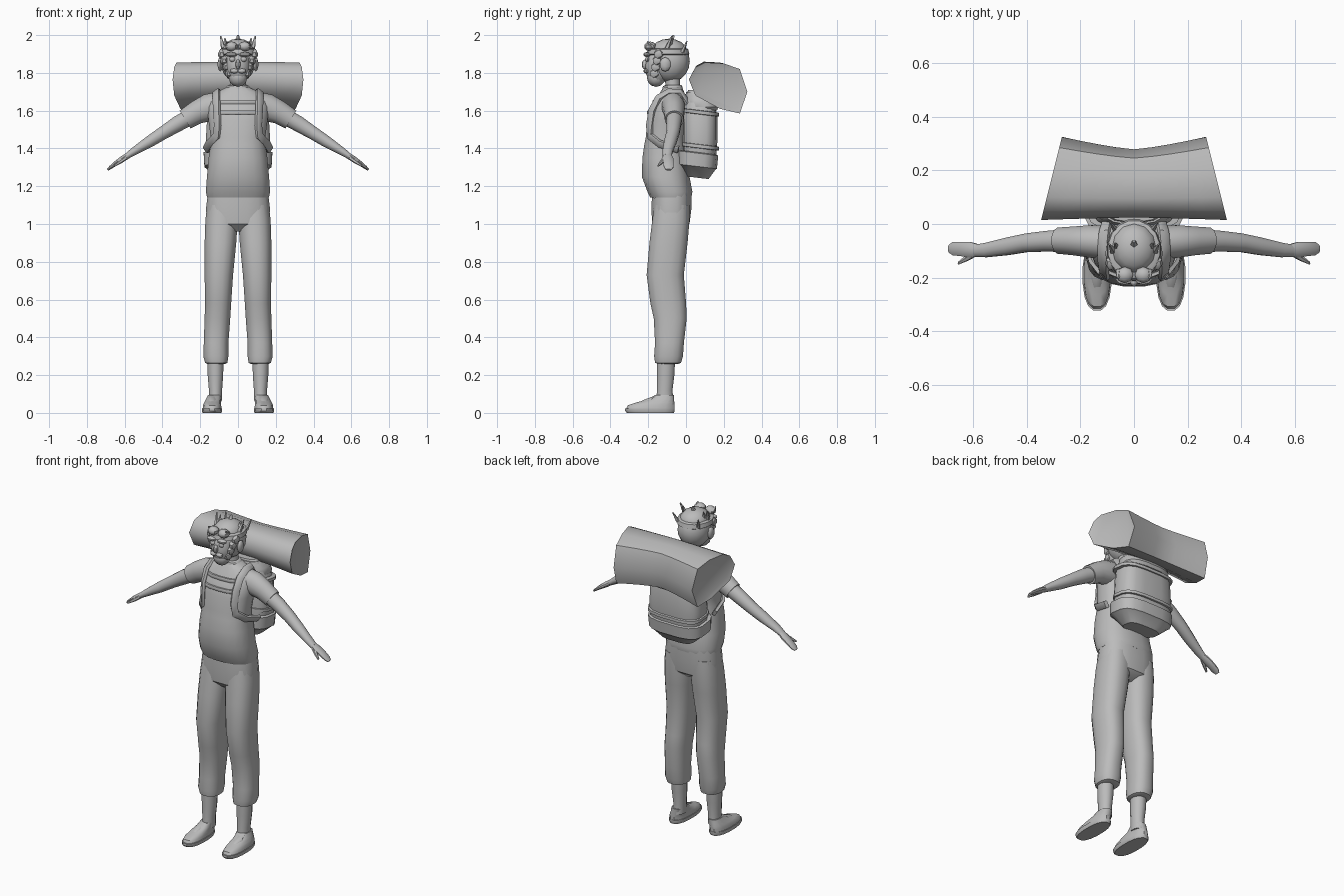
import bpy, bmesh
from math import cos, sin, pi, radians
from mathutils import Vector, Matrix

cube = bpy.data.objects.get("Cube")
if cube:
    bpy.data.objects.remove(cube)

grey = bpy.data.materials.new("plain grey")
grey.use_nodes = True
GREY = (0.5, 0.5, 0.5, 1)
grey.diffuse_color = GREY
grey.node_tree.nodes["Principled BSDF"].inputs["Base Color"].default_value = GREY

X, Y, Z = Vector((1, 0, 0)), Vector((0, 1, 0)), Vector((0, 0, 1))


def finish(name, bm, mirror=False, angle=40):
    """Turn a bmesh into a shaded, optionally mirrored object."""
    bmesh.ops.recalc_face_normals(bm, faces=bm.faces)
    for f in bm.faces:
        f.smooth = True
    mesh = bpy.data.meshes.new(name)
    bm.to_mesh(mesh)
    bm.free()
    mesh.set_sharp_from_angle(angle=radians(angle))
    mesh.materials.append(grey)
    obj = bpy.data.objects.new(name, mesh)
    bpy.context.collection.objects.link(obj)
    if mirror:
        obj.modifiers.new("mirror", 'MIRROR').use_mirror_merge = False
    return obj


def ring(centre, u, v, n=16, power=2.0):
    """Rounded-square outline spanned by the half axes u and v."""
    def soft(c):
        return (1 if c >= 0 else -1) * abs(c) ** (2 / power)
    turns = [2 * pi * (i + 0.5) / n for i in range(n)]
    return [centre + u * soft(cos(a)) + v * soft(sin(a)) for a in turns]


def skin(rings):
    """Bridge a list of outlines and close both ends."""
    bm = bmesh.new()
    loops = [[bm.verts.new(p) for p in r] for r in rings]
    n = len(loops[0])
    for a, b in zip(loops, loops[1:]):
        for i in range(n):
            j = (i + 1) % n
            bm.faces.new((a[i], a[j], b[j], b[i]))
    caps = [bm.faces.new(loops[0]), bm.faces.new(loops[-1])]
    return bm, caps


def stack(name, levels, n=16, power=2.4, slope=0.0, mirror=False):
    """Loft horizontal outlines given as (z, x0, x1, y0, y1)."""
    rings = []
    for z, x0, x1, y0, y1 in levels:
        c = Vector(((x0 + x1) / 2, (y0 + y1) / 2, z))
        r = ring(c, X * (x1 - x0) / 2, Y * (y1 - y0) / 2, n, power)
        rings.append([p + Z * slope * (p.y - c.y) for p in r])
    return finish(name, skin(rings)[0], mirror)


def centred(name, levels, **kw):
    return stack(name, [(z, -w, w, a, b) for z, w, a, b in levels], **kw)


def sweep(name, path, sizes, side, n=10, power=2.0, mirror=True):
    """Sweep outlines along a path; side(p, tangent) gives the width direction."""
    pts = [Vector(p) for p in path]
    rings = []
    for i, p in enumerate(pts):
        t = (pts[min(i + 1, len(pts) - 1)] - pts[max(i - 1, 0)]).normalized()
        u = side(p, t).normalized()
        w, h = sizes[i] if isinstance(sizes, list) else sizes
        rings.append(ring(p, u * w, t.cross(u) * h, n, power))
    return finish(name, skin(rings)[0], mirror)


def ball(name, centre, radii, mirror=False, seg=12, tilt=0):
    bm = bmesh.new()
    m = Matrix.Translation(centre) @ Matrix.Rotation(tilt, 4, 'X') @ Matrix.Diagonal((*radii, 1))
    bmesh.ops.create_uvsphere(bm, u_segments=seg, v_segments=seg * 2 // 3, radius=1, matrix=m)
    return finish(name, bm, mirror)


def spike(name, base, tip, radius, mirror=True):
    bm = bmesh.new()
    d = Vector(tip) - Vector(base)
    m = Matrix.Translation((Vector(base) + Vector(tip)) / 2) @ d.to_track_quat('Z', 'Y').to_matrix().to_4x4()
    bmesh.ops.create_cone(bm, cap_ends=True, segments=5, radius1=radius,
                          radius2=radius * 0.25, depth=d.length, matrix=m)
    return finish(name, bm, mirror)


# Trousers and legs
centred("trouser_seat", [(0.96, .1, -.14, -.03), (1.0, .165, -.18, .02),
                         (1.08, .172, -.185, .03), (1.18, .16, -.18, .03)], power=2.6)
stack("trouser_leg", [(.26, .065, .165, -.15, -.04), (.265, .055, .175, -.165, -.025),
                      (.3, .05, .185, -.17, -.015), (.37, .05, .182, -.165, -.01),
                      (.5, .04, .178, -.172, .005), (.58, .035, .175, -.19, .002),
                      (.73, .025, .178, -.21, -.01), (.9, .008, .178, -.195, .01),
                      (1.02, 0, .174, -.18, .02), (1.1, 0, .165, -.17, .02)], mirror=True)
stack("lower_leg", [(.06, .085, .155, -.16, -.065), (.12, .083, .155, -.155, -.07),
                    (.2, .077, .162, -.155, -.06), (.3, .075, .165, -.155, -.055)],
      n=12, power=2, mirror=True)

# Shoes
stack("shoe_sole", [(0, .088, .188, -.315, -.062), (.01, .083, .192, -.325, -.058),
                    (.024, .083, .192, -.325, -.058)], mirror=True)
stack("shoe_upper", [(.02, .087, .188, -.32, -.06), (.04, .088, .186, -.31, -.06),
                     (.055, .09, .18, -.265, -.06), (.072, .09, .17, -.2, -.062),
                     (.095, .088, .16, -.165, -.062)], mirror=True)
stack("shoe_tongue", [(.05, .11, .165, -.255, -.12), (.066, .112, .162, -.235, -.12),
                      (.09, .115, .155, -.17, -.12)], n=8, mirror=True)

# Shirt
centred("shirt", [(1.14, .165, -.19, .03), (1.17, .172, -.205, .035), (1.25, .166, -.235, .02),
                  (1.35, .157, -.232, .01), (1.42, .147, -.222, 0), (1.46, .146, -.214, 0),
                  (1.55, .158, -.205, .01), (1.62, .165, -.18, .01), (1.67, .15, -.15, 0),
                  (1.7, .11, -.135, -.01), (1.725, .06, -.12, -.02)], n=20)
centred("neck", [(1.68, .055, -.115, -.025), (1.74, .045, -.11, -.03),
                 (1.8, .045, -.12, -.03)], n=12, power=2)
centred("collar", [(1.7, .075, -.13, -.015), (1.73, .06, -.122, -.02), (1.735, .05, -.11, -.025)], n=14)


# Arms, sleeves and hands
def level(p, t):
    return Y


sweep("sleeve", [(.1, -.07, 1.625), (.16, -.065, 1.615), (.22, -.063, 1.59), (.28, -.062, 1.553), (.275, -.062, 1.556)],
      [(.065, .075), (.062, .073), (.055, .062), (.05, .055), (.04, .04)], level, n=14)
sweep("arm", [(.24, -.062, 1.575), (.32, -.064, 1.53), (.4, -.07, 1.48), (.47, -.083, 1.435),
              (.55, -.097, 1.385), (.59, -.1, 1.358)],
      [(.045, .045), (.04, .043), (.036, .036), (.034, .032), (.028, .022), (.024, .016)], level, n=12)
sweep("hand", [(.575, -.099, 1.367), (.61, -.096, 1.345), (.645, -.093, 1.322),
               (.675, -.092, 1.3), (.69, -.092, 1.287)],
      [(.023, .016), (.03, .016), (.028, .013), (.026, .009), (.015, .006)], level, n=10)
sweep("thumb", [(.59, -.11, 1.352), (.625, -.128, 1.328), (.655, -.146, 1.308)],
      [(.012, .012), (.012, .011), (.006, .005)], level, n=6)

# Backpack
centred("pack_body", [(1.25, .1, .0, .1), (1.29, .15, -.02, .15), (1.33, .17, -.02, .16),
                      (1.45, .172, -.02, .168), (1.57, .165, -.02, .168), (1.64, .145, -.01, .15),
                      (1.7, .11, 0, .13)], power=3.2)
centred("pack_base", [(1.245, .11, .0, .12), (1.3, .172, -.04, .158), (1.305, .18, -.05, .165),
                      (1.375, .184, -.05, .172), (1.38, .172, -.04, .16)], power=3.2, slope=-.12)
for name, z in (("lower_pack_belt", 1.4), ("upper_pack_belt", 1.58)):
    centred(name, [(z, .17, -.02, .168), (z + .002, .18, -.025, .175),
                   (z + .02, .18, -.025, .175), (z + .022, .17, -.02, .168)], power=3.2, slope=-.12)
centred("pack_lid", [(1.6, .14, 0, .165), (1.62, .152, -.005, .172), (1.66, .145, -.005, .155),
                     (1.71, .1, .01, .12)], power=3)


# Shoulder straps and chest straps
def flat_on_body(p, t):
    return t.cross(p - Vector((0, -.09, 1.53)))


sweep("shoulder_strap", [(.1, .01, 1.64), (.11, -.03, 1.698), (.115, -.09, 1.7), (.115, -.145, 1.668),
                         (.112, -.18, 1.6), (.108, -.192, 1.52), (.115, -.19, 1.465),
                         (.152, -.14, 1.425), (.168, -.04, 1.395)],
      (.021, .011), flat_on_body, n=8, power=5)
for name, z, y in (("upper_chest_strap", 1.645, -.165), ("lower_chest_strap", 1.59, -.194)):
    sweep(name, [(-.11, y + .02, z), (-.06, y, z), (0, y - .004, z), (.06, y, z), (.11, y + .02, z)],
          (.011, .008), lambda p, t: Z, n=8, power=5, mirror=False)

# Bedroll: one outline drooping down and back toward both ends
outline = [(.015, 1.765), (.05, 1.83), (.1, 1.855), (.2, 1.85), (.285, 1.82),
           (.325, 1.7), (.285, 1.585), (.18, 1.61), (.05, 1.68)]
rings = []
for i in range(-4, 5):
    t = i / 4
    rise = 1 - abs(t) ** 1.3
    rings.append([Vector((t * (.35 - .25 * y), y * (1 - .18 * rise) + .012 * rise,
                          z + .02 * rise * (1.9 - z) * 5)) for y, z in outline])
bm, caps = skin(rings)
bmesh.ops.recalc_face_normals(bm, faces=bm.faces)
bmesh.ops.inset_individual(bm, faces=caps, thickness=.025, depth=-.008)
finish("bedroll", bm, angle=50)

# Head with cap, face and ears
ball("skull", (0, -.085, 1.862), (.093, .105, .112), seg=16)
ball("face", (0, -.15, 1.835), (.066, .068, .1))
centred("cap_band", [(1.895, .094, -.2, .012), (1.9, .102, -.212, .02), (1.925, .098, -.205, .014),
                     (1.93, .088, -.195, .005)], power=2)
ball("cap_crown", (0, -.09, 1.915), (.086, .095, .066))
ball("ear", (.094, -.11, 1.845), (.014, .03, .038), mirror=True, seg=8)
ball("nose", (0, -.218, 1.845), (.014, .017, .026), seg=8)
ball("eye", (.03, -.205, 1.872), (.017, .012, .014), mirror=True, seg=8)
ball("brow", (.036, -.207, 1.897), (.033, .02, .013), mirror=True, seg=8)
ball("forelock", (.035, -.19, 1.94), (.034, .032, .026), mirror=True, seg=8)

# Beard built from overlapping tufts
ball("beard", (0, -.158, 1.778), (.052, .05, .052), seg=10)
ball("moustache", (.02, -.21, 1.81), (.024, .015, .013), mirror=True, seg=8)
for i in range(4):
    z = 1.9 - i * .034
    ball("cheek_tuft", (.086 - .013 * i, -.145 - .007 * i, z), (.022, .028, .025), mirror=True, seg=7, tilt=.5)

# Spiky tufts around the cap
spike("front_tuft", (.078, -.1, 1.93), (.092, -.075, 1.995), .014)
spike("inner_tuft", (.066, -.085, 1.945), (.07, -.07, 1.985), .012)
spike("back_tuft", (.07, -.02, 1.91), (.088, .005, 1.968), .012)
spike("brow_tuft", (.055, -.175, 1.94), (.06, -.205, 1.965), .014)
spike("crown_tuft", (0, -.08, 1.96), (0, -.065, 2.0), .02, mirror=False)
